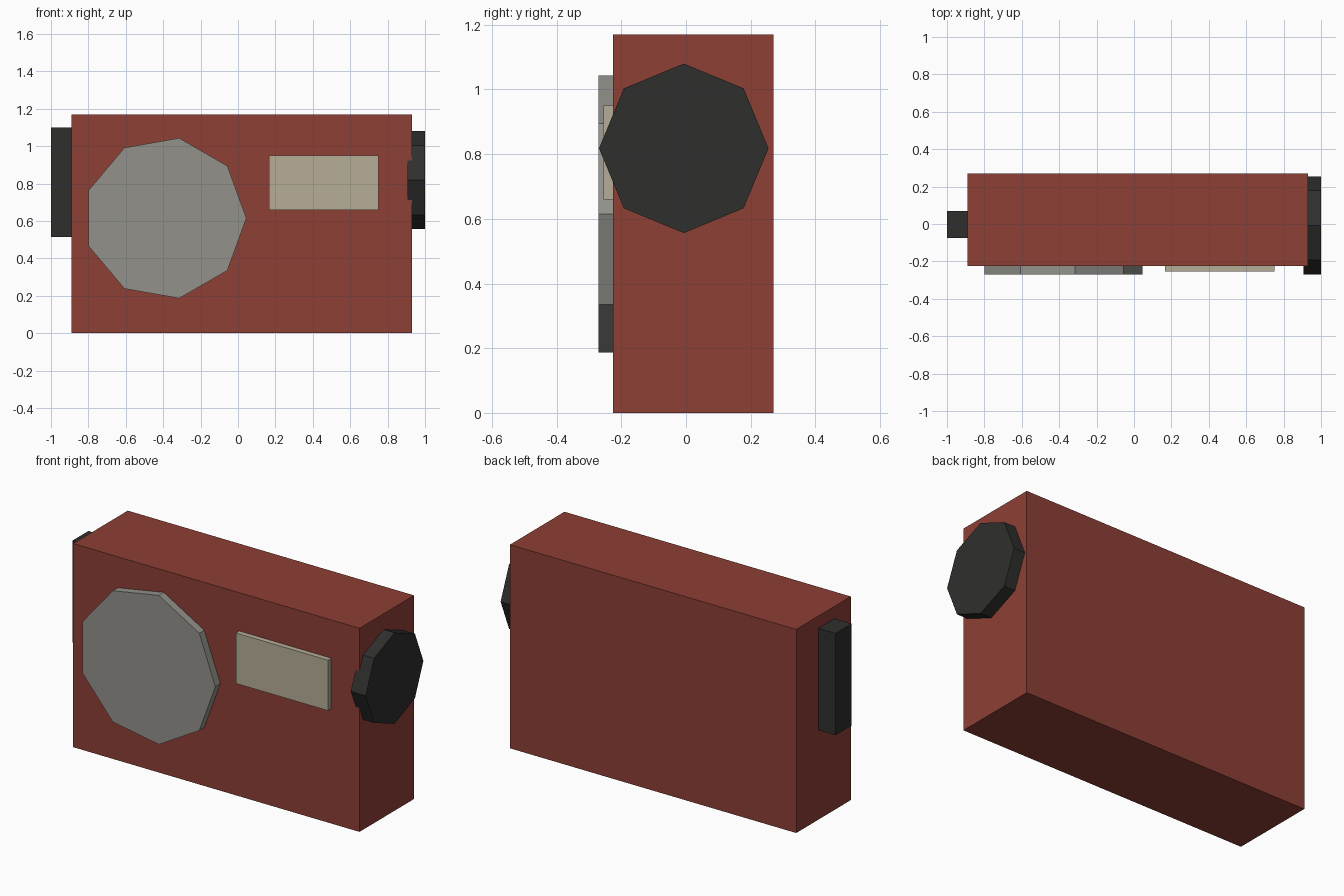
import bpy
from math import pi

if "Cube" in bpy.data.objects:
    bpy.data.objects.remove(bpy.data.objects["Cube"])


def material(name, rgb):
    m = bpy.data.materials.new(name)
    m.diffuse_color = (*rgb, 1)
    m.use_nodes = True
    m.node_tree.nodes["Principled BSDF"].inputs["Base Color"].default_value = m.diffuse_color
    return m


def box(name, x, y, z, mat):
    """Box from (min, max) pairs on each axis."""
    bpy.ops.mesh.primitive_cube_add(size=1, location=[sum(r) / 2 for r in (x, y, z)])
    ob = bpy.context.object
    ob.name = name
    ob.scale = [r[1] - r[0] for r in (x, y, z)]
    bpy.ops.object.transform_apply(location=False, rotation=False, scale=True)
    ob.data.materials.append(mat)
    return ob


def disc(name, sides, radius, depth, centre, rotation, mat):
    """Low-poly flat-shaded disc."""
    bpy.ops.mesh.primitive_cylinder_add(vertices=sides, radius=radius, depth=depth,
                                        location=centre, rotation=rotation)
    ob = bpy.context.object
    ob.name = name
    ob.data.materials.append(mat)
    return ob


red = material("red_case", (0.27, 0.05, 0.036))
grey = material("grey_grille", (0.29, 0.285, 0.26))
cream = material("cream_panel", (0.47, 0.42, 0.31))
black = material("black_plastic", (0.028, 0.028, 0.027))

# Main case
box("case", (-0.89, 0.93), (-0.225, 0.27), (0, 1.17), red)

# Nine-sided speaker on the front, one corner pointing to +x
disc("speaker", 9, 0.435, 0.065, (-0.39, -0.2375, 0.615), (pi / 2, pi / 2, 0), grey)

# Raised dial panel on the front
box("dial_panel", (0.165, 0.75), (-0.255, -0.205), (0.66, 0.95), cream)

# Octagonal tuning knob, slightly sunk into the right side
disc("tuning_knob", 8, 0.262, 0.095, (0.9525, -0.007, 0.818), (0, pi / 2, 0), black)

# Upright block on the left side
box("side_block", (-1.0, -0.87), (-0.075, 0.07), (0.515, 1.10), black)
